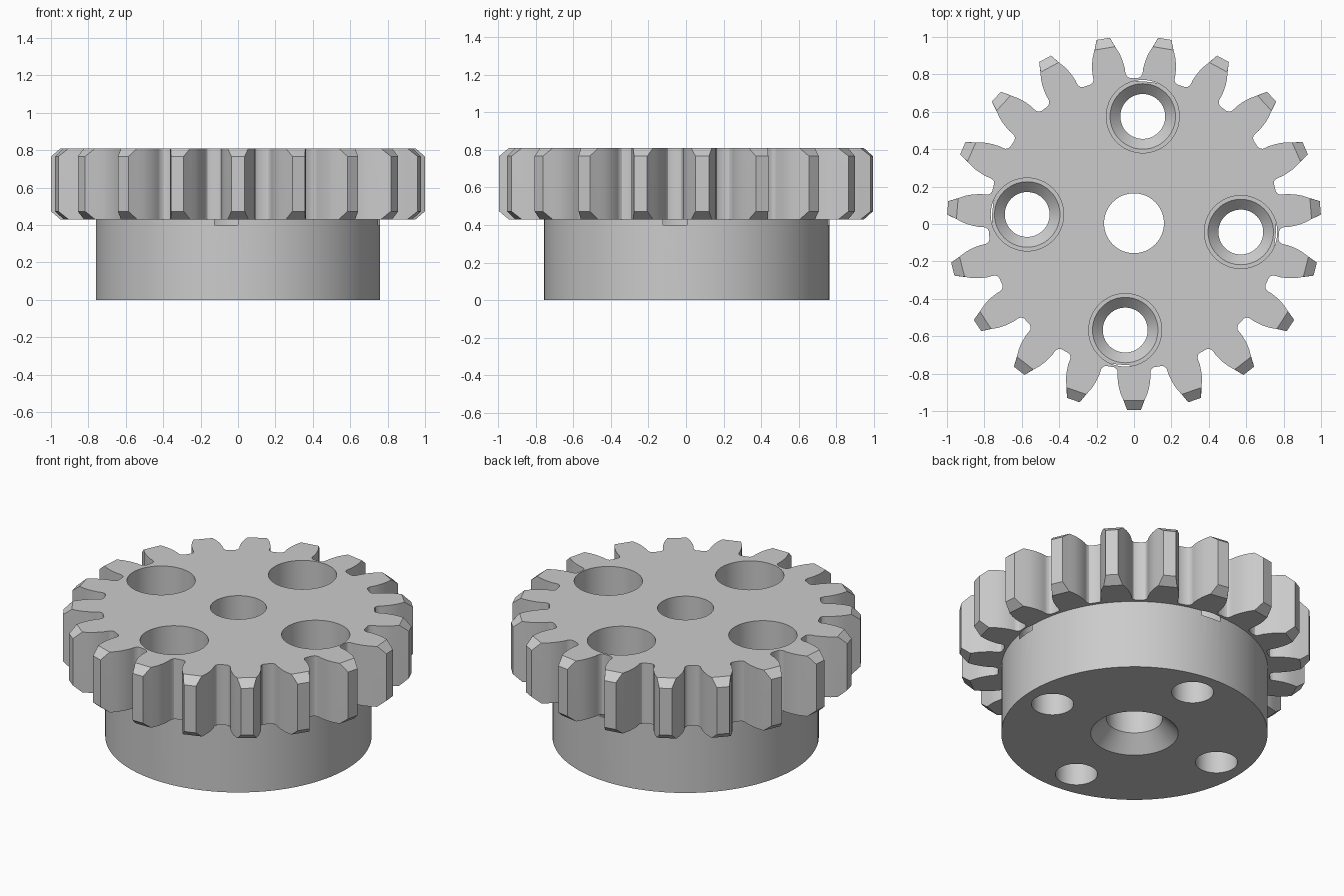
import bpy, bmesh, math
from mathutils import Matrix

if "Cube" in bpy.data.objects:
    bpy.data.objects.remove(bpy.data.objects["Cube"])

TEETH = 19
CY = 0.004                      # odd tooth count puts the axis slightly off centre
Z0, Z1, CH = 0.43, 0.81, 0.043  # gear bottom, gear top, tip chamfer height

metal = bpy.data.materials.new("grey metal")
metal.diffuse_color = (0.6, 0.6, 0.6, 1)
metal.use_nodes = True
metal.node_tree.nodes["Principled BSDF"].inputs["Base Color"].default_value = metal.diffuse_color


def make_object(name, bm):
    bmesh.ops.recalc_face_normals(bm, faces=bm.faces)
    mesh = bpy.data.meshes.new(name)
    bm.to_mesh(mesh)
    bm.free()
    mesh.materials.append(metal)
    ob = bpy.data.objects.new(name, mesh)
    bpy.context.collection.objects.link(ob)
    return ob


def lathe(name, profile, x=0, y=0, segments=64):
    """Solid of revolution from (radius, height) points, capped at both ends."""
    bm = bmesh.new()
    rings = [[bm.verts.new((x + r * math.cos(a), y + r * math.sin(a), z))
              for a in (2 * math.pi * i / segments for i in range(segments))]
             for r, z in profile]
    bridge(bm, rings)
    return make_object(name, bm)


def bridge(bm, rings):
    n = len(rings[0])
    for lo, hi in zip(rings, rings[1:]):
        for i in range(n):
            j = (i + 1) % n
            bm.faces.new((lo[i], lo[j], hi[j], hi[i]))
    bm.faces.new(rings[0][::-1])
    bm.faces.new(rings[-1])


def combine(target, other, operation):
    mod = target.modifiers.new(operation.lower(), 'BOOLEAN')
    mod.operation = operation
    mod.solver = 'EXACT'
    mod.object = other
    bpy.context.view_layer.objects.active = target
    bpy.ops.object.modifier_apply(modifier=mod.name)
    bpy.data.objects.remove(other)


# Tooth flank from root to tip: (half width, distance along the tooth axis)
flank = [(0.107, 0.770), (0.095, 0.777), (0.088, 0.790), (0.087, 0.805),
         (0.088, 0.825), (0.084, 0.860), (0.079, 0.885), (0.072, 0.910),
         (0.056, 0.948)]
tip, shoulder = (0.036, 0.9995), flank[-1]


def gear_ring(bm, z, end):
    """One outline of the gear; end outlines have the tips cut back to the shoulder."""
    side = flank + ([(shoulder[0] * 0.98, shoulder[1])] if end else [tip])
    tooth = [(-w, r) for w, r in side] + [(w, r) for w, r in reversed(side)]
    ring = []
    for k in range(TEETH):
        rot = Matrix.Rotation(math.pi - 2 * math.pi * k / TEETH, 2)
        for w, r in tooth:
            px = rot[0][0] * w + rot[0][1] * r
            py = rot[1][0] * w + rot[1][1] * r
            ring.append(bm.verts.new((px, py + CY, z)))
    return ring


# Toothed wheel with chamfered tips
bm = bmesh.new()
bridge(bm, [gear_ring(bm, Z0, True), gear_ring(bm, Z0 + CH, False),
            gear_ring(bm, Z1 - CH, False), gear_ring(bm, Z1, True)])
gear = make_object("gear_with_hub", bm)

# Hub below the wheel
combine(gear, lathe("hub", [(0.76, 0), (0.76, 0.6)], 0, CY, 96), 'UNION')

# Central bore, countersunk from below
combine(gear, lathe("bore_cutter", [(0.27, -0.02), (0.25, 0), (0.16, 0.095), (0.16, 1)],
                    0, CY), 'DIFFERENCE')

# Four counterbored screw holes
for k in range(4):
    a = math.radians(-4.7 + 90 * k)
    cutter = lathe("screw_hole_cutter",
                   [(0.12, -0.1), (0.12, 0.345), (0.175, 0.4), (0.195, 0.4), (0.195, 1)],
                   0.573 * math.cos(a), CY + 0.573 * math.sin(a))
    combine(gear, cutter, 'DIFFERENCE')

# Smooth round walls, crisp edges
bpy.ops.object.select_all(action='DESELECT')
gear.select_set(True)
bpy.context.view_layer.objects.active = gear
bpy.ops.object.shade_smooth_by_angle(angle=math.radians(30))
